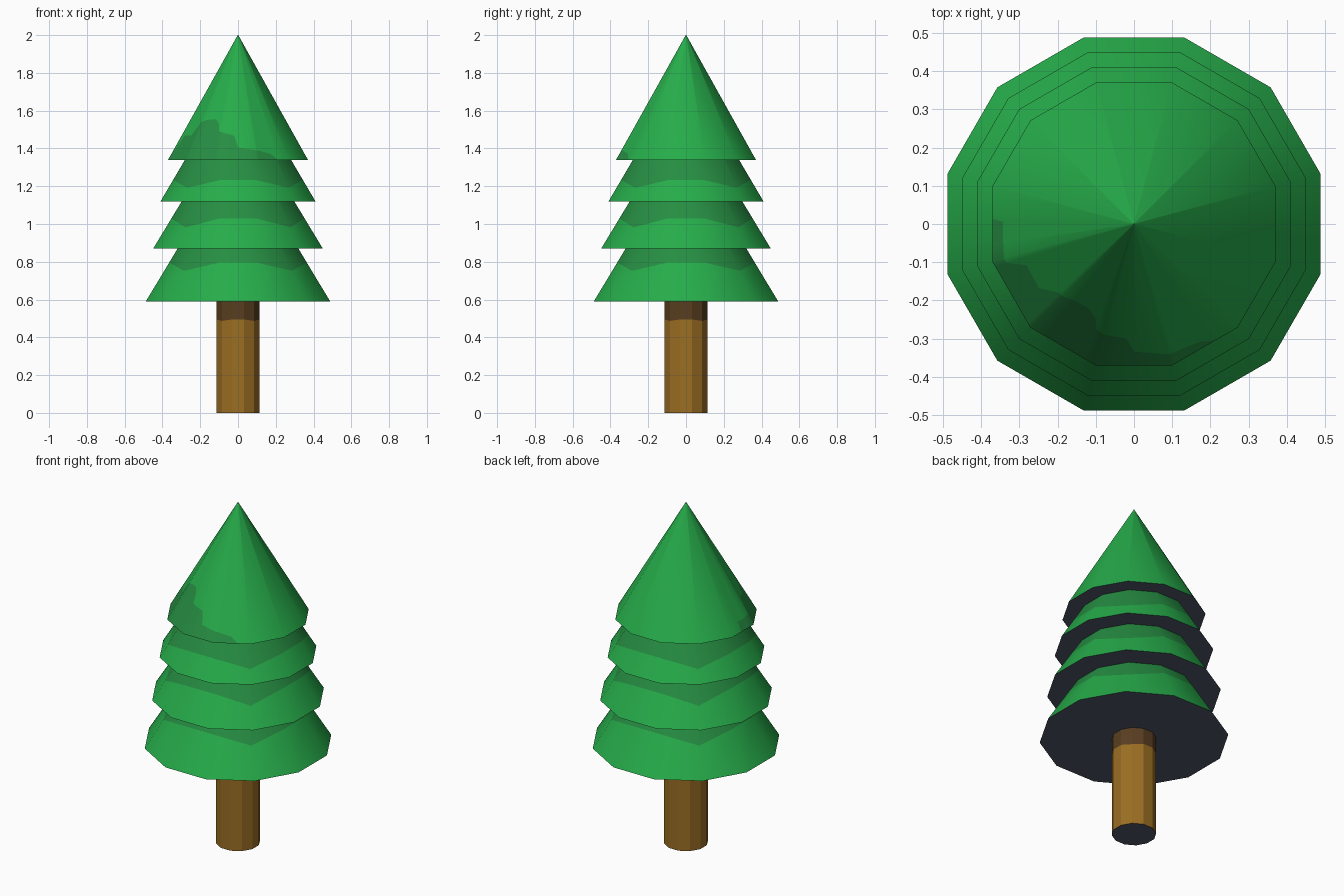
import bpy, bmesh, math

cube = bpy.data.objects.get("Cube")
if cube:
    bpy.data.objects.remove(cube, do_unlink=True)

SIDES = 12
STEP = 360 / SIDES


def material(name, rgb):
    m = bpy.data.materials.new(name)
    m.use_nodes = True
    m.diffuse_color = (*rgb, 1)
    m.node_tree.nodes["Principled BSDF"].inputs["Base Color"].default_value = (*rgb, 1)
    return m


leaf = material("leaf green", (0.0194, 0.413, 0.0685))
deep = material("deep green", (0.0194, 0.266, 0.0545))
bark = material("bark brown", (0.328, 0.156, 0.0176))
dark_bark = material("dark bark", (0.098, 0.048, 0.0144))
slate = material("slate underside", (0.080, 0.095, 0.138))


def ring_point(angle, apothem, z):
    """Point on a twelve-sided outline whose flat sides face the axes."""
    off = (angle + STEP / 2) % STEP - STEP / 2
    r = apothem / math.cos(math.radians(off))
    a = math.radians(angle)
    return (r * math.cos(a), r * math.sin(a), z)


def two_tone(name, z0, a0, z1, a1, split, mats, smooth):
    """Faceted cone or post; split lists (angle, height) where the colour changes."""
    bm = bmesh.new()

    def ring(heights):
        out = []
        for (ang, _), z in zip(split, heights):
            t = (z - z0) / (z1 - z0)
            out.append(bm.verts.new(ring_point(ang, a0 + (a1 - a0) * t, z)))
        return out

    base = ring([z0] * len(split))
    top = ring([z1] * len(split))
    mid = ring([h for _, h in split])
    # where the split touches the base, share the base vertex
    for i, (_, h) in enumerate(split):
        if h <= z0:
            bm.verts.remove(mid[i])
            mid[i] = base[i]
    for i in range(len(split)):
        j = (i + 1) % len(split)
        for slot, lo, hi in ((0, base, mid), (1, mid, top)):
            loop = list(dict.fromkeys((lo[i], lo[j], hi[j], hi[i])))
            if len(loop) > 2:
                bm.faces.new(loop).material_index = slot
    bm.faces.new(base[::-1]).material_index = 2
    bm.faces.new(top).material_index = 1
    bm.normal_update()
    me = bpy.data.meshes.new(name)
    bm.to_mesh(me)
    bm.free()
    for m in mats:
        me.materials.append(m)
    ob = bpy.data.objects.new(name, me)
    bpy.context.collection.objects.link(ob)
    if smooth:
        bpy.ops.object.select_all(action="DESELECT")
        ob.select_set(True)
        bpy.context.view_layer.objects.active = ob
        bpy.ops.object.shade_smooth_by_angle(angle=math.radians(35))
    return ob


corners = [STEP / 2 + STEP * k for k in range(SIDES)]
TIP = 0.0015


def scallop(high, low):
    """Band edge that dips on the four diagonal corners."""
    return [(a, low if a % 90 == 45 else high) for a in corners]


# Trunk with a darker top band
two_tone("trunk", 0, 0.115, 0.59, 0.115, scallop(0.495, 0.487),
         (bark, dark_bark, slate), False)

# Three lower branch tiers: bottom height, half width, apex height, band edge
tiers = (("lower_branches", 0.59, 0.488, 1.40, 0.796, 0.752),
         ("middle_branches", 0.87, 0.449, 1.61, 1.030, 0.982),
         ("upper_branches", 1.12, 0.410, 1.815, 1.233, 1.192))
for name, z0, half, apex, high, low in tiers:
    two_tone(name, z0, half, apex, TIP, scallop(high, low), (leaf, deep, slate), True)

# Crown with an irregular deep green patch at its front right
patch = [(178, 1.34), (179, 1.39), (188, 1.39), (197, 1.395), (201, 1.47),
         (214, 1.468), (223, 1.54), (232, 1.552), (242, 1.555), (248, 1.53),
         (250, 1.49), (266, 1.468), (270, 1.405), (287, 1.39),
         (299, 1.372), (305, 1.34)]


def patch_height(angle):
    for (a, za), (b, zb) in zip(patch, patch[1:]):
        if a <= angle <= b:
            return za + (zb - za) * (angle - a) / (b - a)
    return 1.34


crown_split = sorted(patch + [(a, patch_height(a)) for a in corners])
two_tone("crown", 1.34, 0.37, 2.0, TIP, crown_split, (deep, leaf, slate), True)
